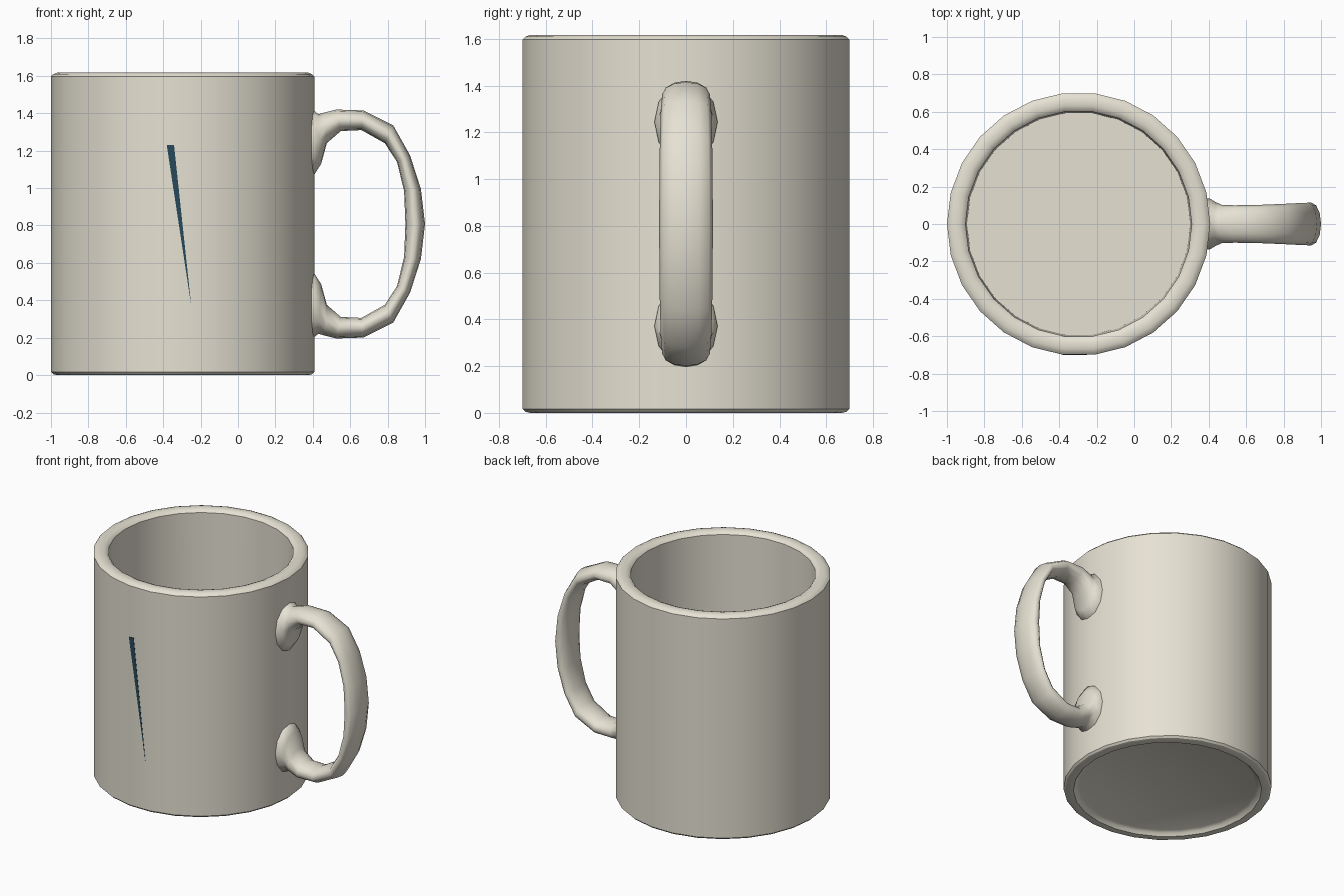
import bpy, bmesh
from math import sin, cos, pi, radians
from mathutils import Vector

cube = bpy.data.objects.get("Cube")
if cube:
    bpy.data.objects.remove(cube, do_unlink=True)

RADIUS, SIDES, HEIGHT = 0.704, 26, 1.617
CENTRE_X = RADIUS - 1
MID_Z = 0.808
FLOOR_Z = 0.13


def material(name, colour):
    mat = bpy.data.materials.new(name)
    mat.use_nodes = True
    mat.diffuse_color = (*colour, 1)
    bsdf = mat.node_tree.nodes["Principled BSDF"]
    bsdf.inputs["Base Color"].default_value = (*colour, 1)
    bsdf.inputs["Roughness"].default_value = 0.5
    return mat


def make_object(name, bm, mat, smooth_angle):
    bmesh.ops.recalc_face_normals(bm, faces=bm.faces[:])
    mesh = bpy.data.meshes.new(name)
    bm.to_mesh(mesh)
    bm.free()
    mesh.materials.append(mat)
    obj = bpy.data.objects.new(name, mesh)
    bpy.context.collection.objects.link(obj)
    bpy.ops.object.select_all(action="DESELECT")
    obj.select_set(True)
    bpy.context.view_layer.objects.active = obj
    bpy.ops.object.shade_smooth_by_angle(angle=radians(smooth_angle))
    return obj


def loft(rings):
    """Join equal rings of points into a tube with capped ends."""
    bm = bmesh.new()
    loops = [[bm.verts.new(p) for p in ring] for ring in rings]
    n = len(loops[0])
    for a, b in zip(loops, loops[1:]):
        for i in range(n):
            j = (i + 1) % n
            bm.faces.new((a[i], a[j], b[j], b[i]))
    bm.faces.new(loops[0])
    bm.faces.new(loops[-1])
    return bm


cream = material("cream ceramic", (0.79, 0.755, 0.65))
navy = material("dark blue glaze", (0.02, 0.065, 0.1))

# Cup: one closed profile from the hollow foot, up the wall, over the rim and inside
profile = [
    (0.60, 0.03), (0.622, 0.02), (0.637, 0.0), (0.672, 0.0),
    (0.692, 0.005), (RADIUS, 0.017),
    (RADIUS, HEIGHT - 0.02), (0.692, HEIGHT - 0.008), (0.672, HEIGHT),
    (0.637, HEIGHT), (0.617, HEIGHT - 0.008), (0.605, HEIGHT - 0.02),
    (0.597, FLOOR_Z),
]
cup_rings = [
    [(CENTRE_X + r * cos(2 * pi * i / SIDES), r * sin(2 * pi * i / SIDES), z)
     for i in range(SIDES)]
    for r, z in profile
]
make_object("cup", loft(cup_rings), cream, 30)

# Handle: outer x, z, inner x, z and half width of each upper section
sections = [
    (0.36, 1.415, 0.37, 1.07, 0.135),
    (0.405, 1.415, 0.41, 1.075, 0.135),
    (0.43, 1.395, 0.445, 1.13, 0.117),
    (0.465, 1.405, 0.475, 1.24, 0.102),
    (0.525, 1.42, 0.55, 1.305, 0.10),
    (0.67, 1.415, 0.66, 1.31, 0.102),
    (0.83, 1.335, 0.785, 1.24, 0.108),
    (0.92, 1.175, 0.85, 1.14, 0.112),
    (0.978, 0.995, 0.888, 0.985, 0.114),
]


def handle_ring(section, side):
    ox, oz, ix, iz, width = section
    outer = Vector((ox, 0, MID_Z + side * (oz - MID_Z)))
    inner = Vector((ix, 0, MID_Z + side * (iz - MID_Z)))
    middle, half = (outer + inner) / 2, (outer - inner) / 2
    return [middle + half * sin(k * pi / 6) + Vector((0, width * cos(k * pi / 6), 0))
            for k in range(12)]


handle_rings = [handle_ring(s, 1) for s in sections]
handle_rings.append(handle_ring((1.0, MID_Z, 0.895, MID_Z, 0.115), 1))
handle_rings += [handle_ring(s, -1) for s in reversed(sections)]
make_object("handle", loft(handle_rings), cream, 80)

# Painted stripe: thin tapering plate on the front facet
front_y = -RADIUS * cos(pi / SIDES)
outline = [(-0.381, 1.23), (-0.342, 1.23), (-0.25, 0.37)]
stripe_rings = [[(x, front_y + dy, z) for x, z in outline] for dy in (0.002, -0.0015)]
make_object("painted_stripe", loft(stripe_rings), navy, 30)
